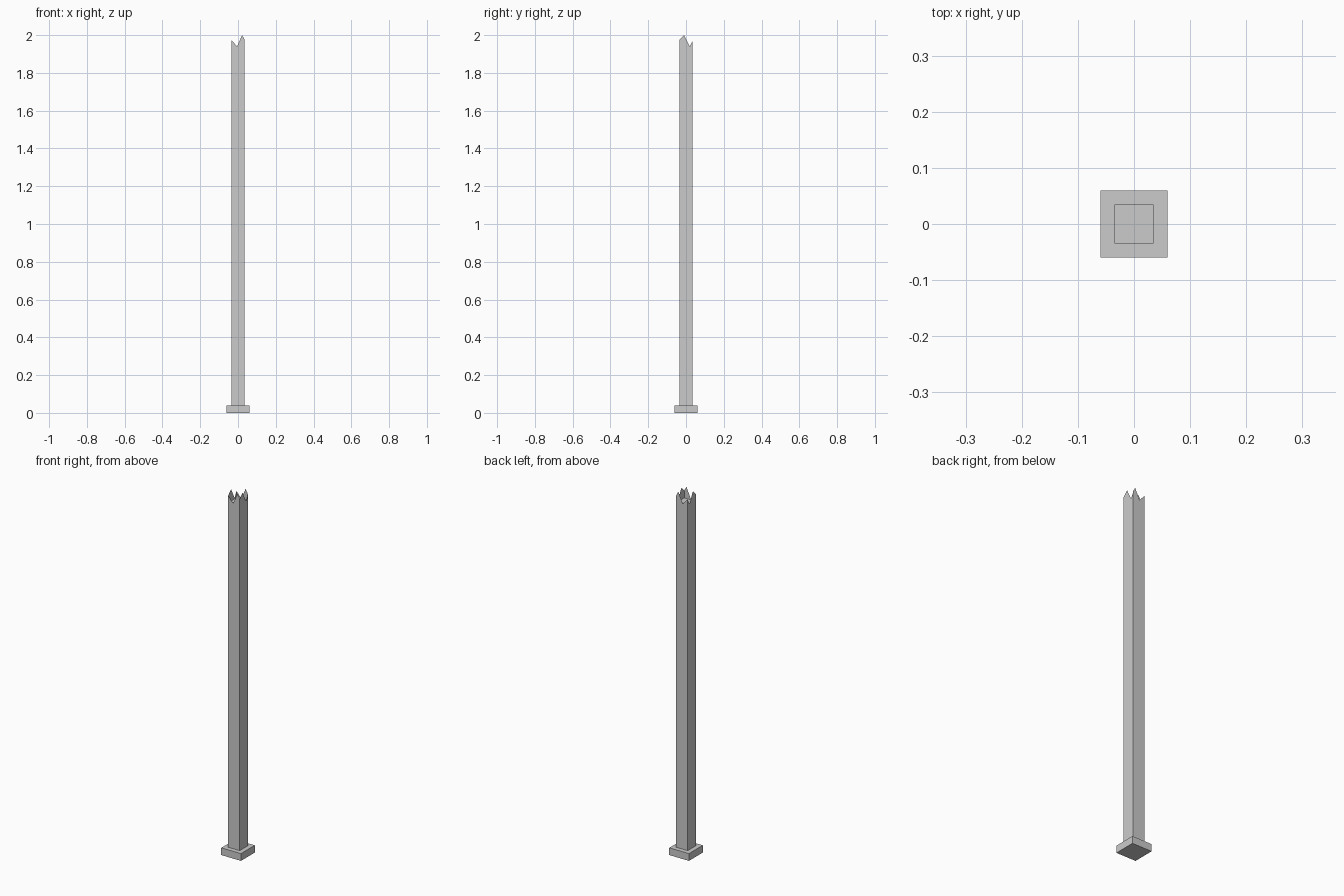
import bpy, bmesh
from mathutils import Vector

if "Cube" in bpy.data.objects:
    bpy.data.objects.remove(bpy.data.objects["Cube"])

R, B, H = 0.035, 0.06, 0.04   # post half width, base half width, base height


def make(name, bm):
    mesh = bpy.data.meshes.new(name)
    bm.to_mesh(mesh)
    bm.free()
    ob = bpy.data.objects.new(name, mesh)
    bpy.context.collection.objects.link(ob)
    return ob


def ring(bm, r, z):
    return [bm.verts.new((x * r, y * r, z)) for x, y in ((-1, -1), (1, -1), (1, 1), (-1, 1))]


# square foot with an open socket for the post
bm = bmesh.new()
low, high, inner = ring(bm, B, 0), ring(bm, B, H), ring(bm, R, H)
bm.faces.new(low[::-1])
for a, b in ((low, high), (high, inner)):
    for i in range(4):
        j = (i + 1) % 4
        bm.faces.new((a[i], a[j], b[j], b[i]))
make("foot", bm)

# hollow post: four thin walls with a broken, jagged rim
front = [(-R, 1.975), (-0.005, 1.94), (0.022, 2.0), (R, 1.975)]
side = [(-R, 1.975), (-0.01, 2.0), (0.02, 1.94), (R, 1.97)]
walls = [
    [Vector((t, -R, z)) for t, z in front],
    [Vector((R, t, z)) for t, z in side],
    [Vector((t, R, z)) for t, z in reversed(front)],
    [Vector((-R, t, z)) for t, z in reversed(side)],
]
bm = bmesh.new()
for rim in walls:
    for p, q in zip(rim, rim[1:]):
        bm.faces.new([bm.verts.new(v) for v in
                      (Vector((p.x, p.y, H)), Vector((q.x, q.y, H)), q, p)])
bmesh.ops.remove_doubles(bm, verts=bm.verts, dist=0.0001)
make("post", bm)

# flat plug closing the post just below the broken rim
bm = bmesh.new()
bm.faces.new(ring(bm, R, 1.935))
make("plug", bm)
